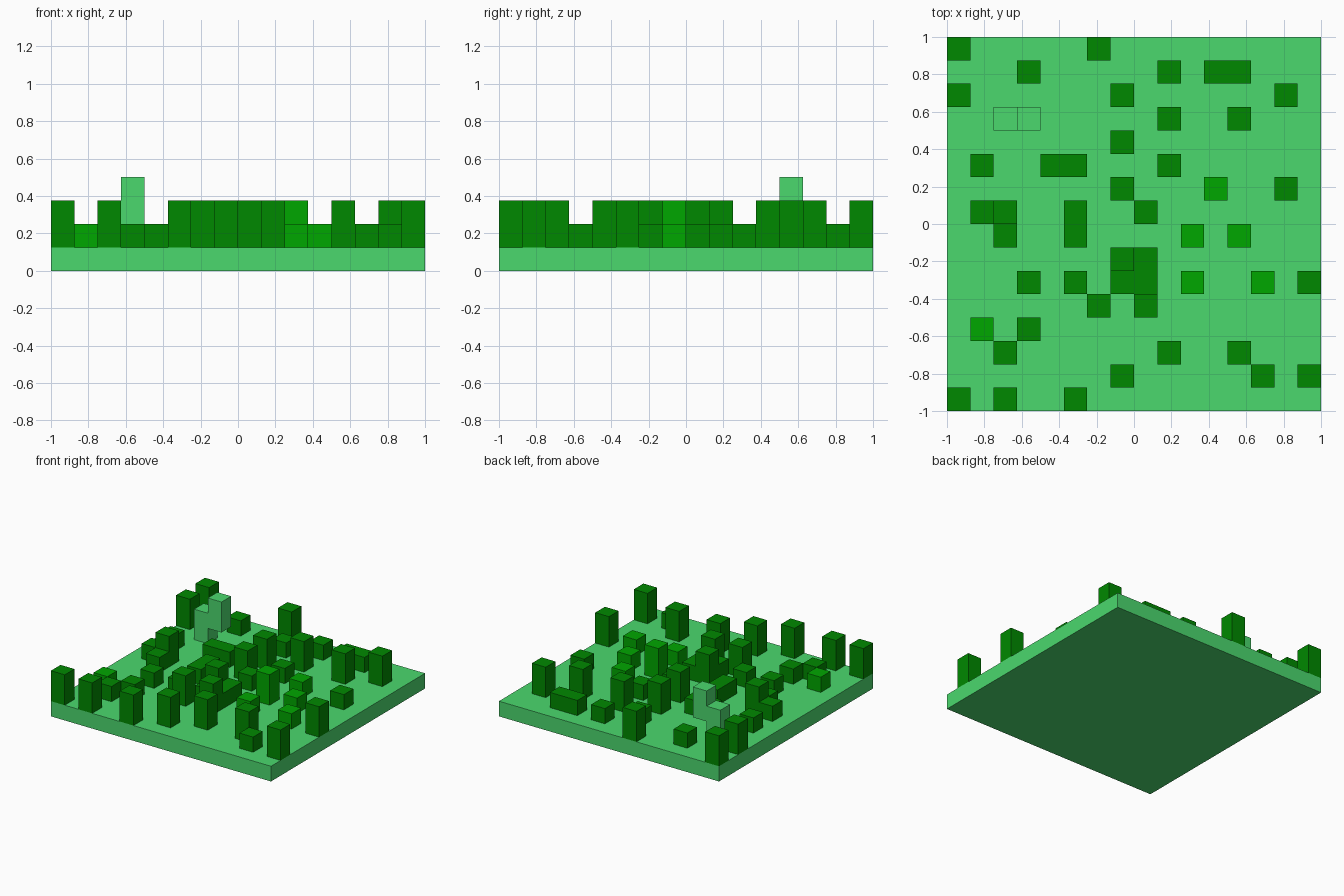
import bpy
import bmesh
from mathutils import Matrix, Vector

cube = bpy.data.objects.get("Cube")
if cube:
    bpy.data.objects.remove(cube, do_unlink=True)

CELL = 0.125  # the field is a 16 x 16 grid of cells


def material(name, rgb):
    mat = bpy.data.materials.new(name)
    mat.use_nodes = True
    mat.diffuse_color = (*rgb, 1)
    mat.node_tree.nodes["Principled BSDF"].inputs["Base Color"].default_value = (*rgb, 1)
    return mat


grass = material("grass green", (0.07, 0.69, 0.155))
dark = material("dark green", (0.0, 0.25, 0.0))
bright = material("bright green", (0.0, 0.385, 0.0))


def add_box(bm, low, high):
    low, high = Vector(low), Vector(high)
    size = high - low
    bmesh.ops.create_cube(
        bm, size=1,
        matrix=Matrix.Translation((low + high) / 2) @ Matrix.Diagonal((*size, 1)))


def make_object(name, bm, mat):
    mesh = bpy.data.meshes.new(name)
    bm.to_mesh(mesh)
    bm.free()
    mesh.materials.append(mat)
    obj = bpy.data.objects.new(name, mesh)
    bpy.context.collection.objects.link(obj)


def make_blocks(name, cells, levels, mat, start=1):
    """Stand a block, the given number of cells tall, on each (column, row)."""
    bm = bmesh.new()
    for col, row in cells:
        x, y = col * CELL - 1, row * CELL - 1
        add_box(bm, (x, y, CELL * start),
                (x + CELL, y + CELL, CELL * (start + levels)))
    make_object(name, bm, mat)


# Ground slab
bm = bmesh.new()
add_box(bm, (-1, -1, 0), (1, 1, CELL))
make_object("ground_slab", bm, grass)

# Dark plants, two cells tall
make_blocks("tall_dark_plants", [
    (0, 0), (2, 0), (5, 0), (7, 1), (15, 1), (9, 2), (12, 2), (6, 4), (8, 4),
    (15, 5), (7, 6), (2, 8), (7, 9), (7, 11), (9, 12), (12, 12),
    (0, 13), (14, 13), (0, 15), (6, 15)], 2, dark)

# Dark plants, one cell tall
make_blocks("short_dark_plants", [
    (13, 1), (2, 2), (3, 3), (3, 5), (5, 5), (7, 5), (8, 5), (8, 6),
    (2, 7), (5, 7), (1, 8), (5, 8), (8, 8), (14, 9),
    (1, 10), (4, 10), (5, 10), (9, 10), (7, 13),
    (3, 14), (9, 14), (11, 14), (12, 14)], 1, dark)

# Bright plants
make_blocks("tall_bright_plant", [(10, 7)], 2, bright)
make_blocks("short_bright_plants",
            [(1, 3), (10, 5), (13, 5), (12, 7), (11, 9)], 1, bright)

# Stepped grass pillar, its upper half raised one cell off the ground
make_blocks("grass_pillar_low", [(2, 12)], 2, grass)
make_blocks("grass_pillar_high", [(3, 12)], 2, grass, start=2)
